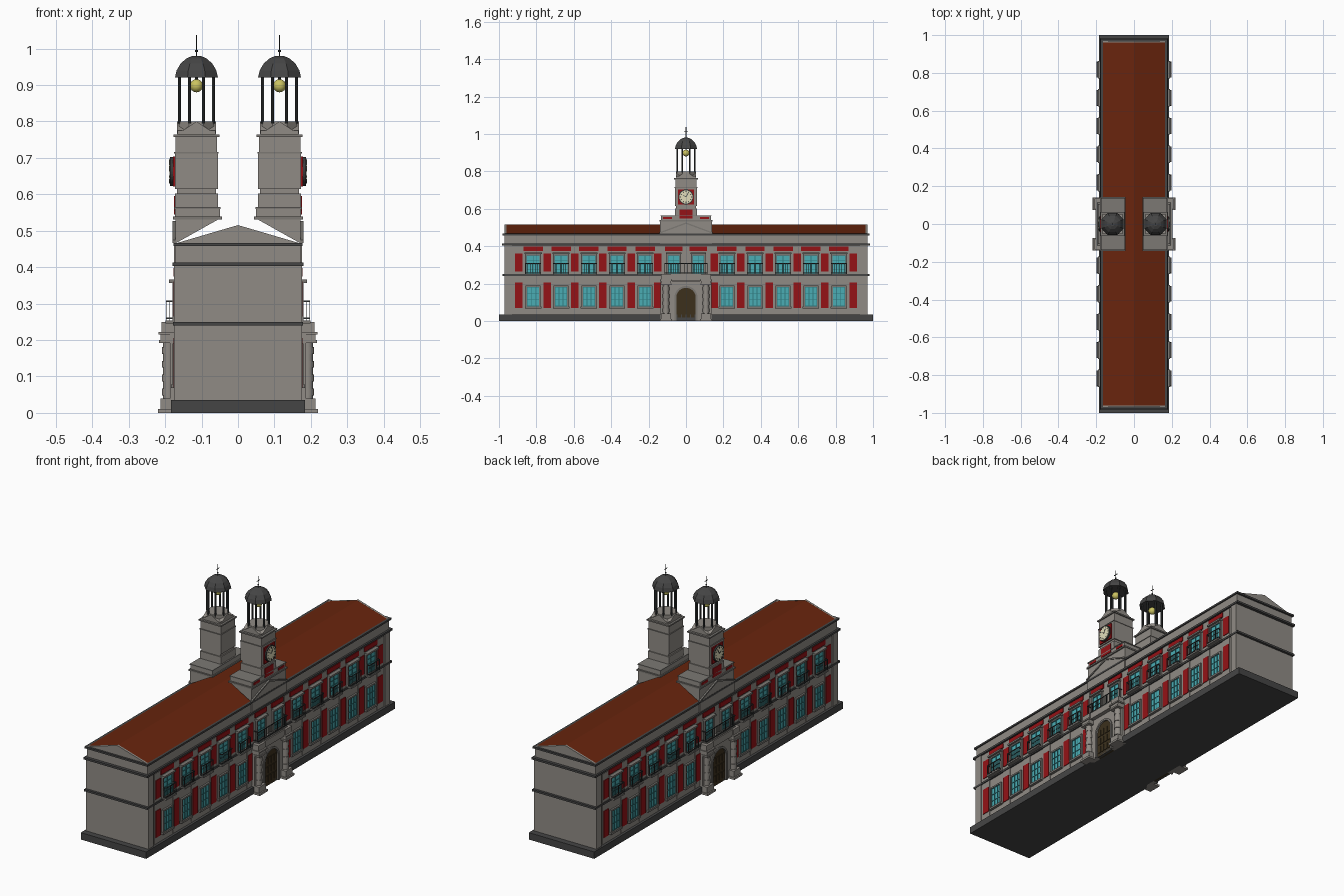
import bpy, bmesh
from math import pi, sin, cos
from mathutils import Matrix, Vector

if "Cube" in bpy.data.objects:
    bpy.data.objects.remove(bpy.data.objects["Cube"])


def mat(name, r, g, b):
    m = bpy.data.materials.new(name)
    m.diffuse_color = (r, g, b, 1)
    m.use_nodes = True
    m.node_tree.nodes["Principled BSDF"].inputs["Base Color"].default_value = m.diffuse_color
    return m


STONE = mat("stone", .28, .26, .235)
TRIM = mat("trim", .2, .19, .175)
DARK = mat("dark_grey", .06, .06, .06)
IRON = mat("iron", .04, .045, .045)
ROOF = mat("roof_tile", .14, .018, .004)
RED = mat("red_plaster", .3, .006, .008)
GLASS = mat("glass", .07, .42, .46)
FRAME = mat("window_frame", .03, .2, .22)
WOOD = mat("wood", .045, .03, .012)
CREAM = mat("clock_face", .75, .72, .5)
GOLD = mat("gold", .6, .55, .12)


def box(bm, x0, x1, y0, y1, z0, z1):
    m = Matrix.Translation(((x0 + x1) / 2, (y0 + y1) / 2, (z0 + z1) / 2)) @ \
        Matrix.Diagonal((abs(x1 - x0), abs(y1 - y0), z1 - z0, 1))
    bmesh.ops.create_cube(bm, size=1, matrix=m)


def prism(bm, pts, vec):
    """Extrude a closed 3D outline along vec."""
    f = bm.faces.new([bm.verts.new(p) for p in pts])
    r = bmesh.ops.extrude_face_region(bm, geom=[f], use_keep_orig=True)
    vs = [v for v in r["geom"] if isinstance(v, bmesh.types.BMVert)]
    bmesh.ops.translate(bm, verts=vs, vec=vec)


def cyl(bm, x, y, z0, z1, r, r2=None, n=16, rot=0):
    m = Matrix.Translation((x, y, (z0 + z1) / 2)) @ Matrix.Rotation(rot, 4, 'Z')
    bmesh.ops.create_cone(bm, cap_ends=True, segments=n, radius1=r,
                          radius2=r if r2 is None else r2, depth=z1 - z0, matrix=m)


def disc(bm, x0, x1, z, r, n=32):
    m = Matrix.Translation(((x0 + x1) / 2, 0, z)) @ Matrix.Rotation(pi / 2, 4, 'Y')
    bmesh.ops.create_cone(bm, cap_ends=True, segments=n, radius1=r, radius2=r,
                          depth=x1 - x0, matrix=m)


def done(name, bm, material, mirror=True, smooth=False):
    bmesh.ops.recalc_face_normals(bm, faces=bm.faces)
    me = bpy.data.meshes.new(name)
    bm.to_mesh(me)
    bm.free()
    ob = bpy.data.objects.new(name, me)
    bpy.context.collection.objects.link(ob)
    me.materials.append(material)
    if mirror:
        ob.modifiers.new("Mirror", 'MIRROR').use_mirror_merge = False
    if smooth:
        bpy.context.view_layer.objects.active = ob
        ob.select_set(True)
        bpy.ops.object.shade_smooth_by_angle(angle=.6)
        ob.select_set(False)


new = bmesh.new

# main block, plinth, cornices
b = new(); box(b, -.171, .171, -.97, .97, .03, .465); done("main_block", b, STONE, False)
b = new(); box(b, -.184, .184, -1, 1, 0, .035); done("plinth", b, DARK, False)
b = new()
box(b, -.178, .178, -.982, .982, .24, .25)
box(b, -.18, .18, -.985, .985, .403, .413)
box(b, -.177, .177, -.98, .98, .458, .467)
done("cornices", b, DARK, False)

# gabled roof with stone ends
tri = lambda y, w, t: [(-w, y, .465), (w, y, .465), (0, y, t)]
b = new(); prism(b, tri(-.965, .172, .515), (0, 1.93, 0)); done("roof", b, ROOF, False)
b = new()
for y in (-.97, .96):
    prism(b, tri(y, .172, .5155), (0, .01, 0))
done("gable_ends", b, STONE, False)

# facade bays
bays = [.219, .369, .519, .668, .817]
uppers = [s * y for s in (-1, 1) for y in [.066] + bays]
lowers = [s * y for s in (-1, 1) for y in bays]
piers = [s * y for s in (-1, 1) for y in (.15, .294, .444, .594, .743, .893)]
red, trim, pier = new(), new(), new()
for y in piers:
    for z0, z1 in ((.07, .205), (.265, .36)):
        box(pier, .17, .174, y - .026, y + .026, z0 - .03, z1 + .036)
        box(red, .17, .177, y - .02, y + .02, z0, z1)
for s in (-1, 1):
    for z0, z1 in ((.035, .24), (.25, .403)):
        box(pier, .17, .176, s * .93, s * .97, z0, z1)
glass, bars = new(), new()


def window(y, w, z0, z1, rows, cols):
    box(glass, .17, .175, y - w, y + w, z0, z1)
    for i in range(cols + 1):
        c = y - w + 2 * w * i / cols
        box(bars, .172, .178, c - .0018, c + .0018, z0, z1)
    for i in range(rows + 1):
        c = z0 + (z1 - z0) * i / rows
        box(bars, .172, .1775, y - w, y + w, c - .0018, c + .0018)
    for s in (-1, 1):
        box(trim, .17, .18, y + s * w, y + s * (w + .008), z0 - .005, z1 + .008)
    box(trim, .17, .18, y - w - .008, y + w + .008, z1, z1 + .008)


for y in lowers:
    window(y, .032, .08, .182, 3, 3)
    box(trim, .17, .184, y - .044, y + .044, .068, .078)
for y in uppers:
    w = .03 if abs(y) < .1 else .035
    window(y, w, .252, .35, 4, 2)
    box(trim, .17, .19, y - w - .011, y + w + .011, .357, .366)
    box(red, .17, .177, y - w - .017, y + w + .017, .374, .398)
done("pilasters", pier, STONE)
done("red_panels", red, RED)
done("window_surrounds", trim, TRIM)
done("window_panes", glass, GLASS)
done("window_bars", bars, FRAME)

# balconies: slab plus railing on three sides
slab, rail = new(), new()


def balcony(y, w, n):
    box(slab, .17, .199, y - w, y + w, .246, .254)
    for z in (.258, .305):
        box(rail, .194, .197, y - w, y + w, z, z + .004)
        for s in (-1, 1):
            box(rail, .17, .197, y + s * w, y + s * (w - .003), z, z + .004)
    for i in range(n + 1):
        c = y - w + .0015 + (2 * w - .003) * i / n
        box(rail, .1945, .1965, c - .001, c + .001, .25, .308)
    for s in (-1, 1):
        for x in (.178, .186):
            box(rail, x, x + .002, y + s * w, y + s * (w - .002), .25, .308)


for y in lowers:
    balcony(y, .042, 9)
balcony(0, .115, 24)
done("balcony_slabs", slab, TRIM)
done("balcony_railings", rail, IRON)

# entrance portal with arched opening
arch = lambda r: [(r * cos(pi * i / 16), .125 + r * sin(pi * i / 16)) for i in range(17)]
b = new()
prof = [(.135, 0), (.135, .215), (-.135, .215), (-.135, 0), (-.052, 0)] + arch(.052)[::-1] + [(.052, 0)]
prism(b, [(.165, y, z) for y, z in prof], (.022, 0, 0))
box(b, .165, .205, -.115, .115, .217, .25)
done("portal_wall", b, STONE)
b = new()
prof = [(.062, 0)] + arch(.062) + [(-.062, 0), (-.052, 0)] + arch(.052)[::-1] + [(.052, 0)]
prism(b, [(.18, y, z) for y, z in prof], (.012, 0, 0))
done("portal_arch", b, TRIM)
b = new()
prism(b, [(.165, y, z) for y, z in [(.052, 0)] + arch(.052) + [(-.052, 0)]], (.019, 0, 0))
done("entrance_door", b, WOOD)
b = new()
for z in (.035, .08, .125):
    for y in (-.036, -.012, .012, .036):
        box(b, .18, .187, y - .009, y + .009, z - .017, z + .017)
done("door_panels", b, WOOD)

# portal columns with banded shafts
b, p = new(), new()
for y in (-.107, .107):
    cyl(b, .191, y, .04, .192, .0155)
    for i in range(4):
        cyl(b, .191, y, .048 + i * .038, .067 + i * .038, .018)
    for x, w, z0, z1 in ((.22, .033, 0, .01), (.213, .027, .01, .04), (.217, .03, .192, .2),
                         (.213, .027, .2, .215), (.218, .032, .215, .222), (.21, .027, .222, .25)):
        box(p, .165, x, y - w, y + w, z0, z1)
done("portal_columns", b, STONE, smooth=True)
done("column_pedestals", p, STONE)

# wedge under each tower, with raised pediment on the facade
b = new()
prism(b, [(.172, -.139, .465), (.172, -.139, .535), (.047, -.139, .535)], (0, .278, 0))
box(b, .17, .175, -.139, .139, .413, .467)
prism(b, [(.17, -.139, .467), (.17, .139, .467), (.17, 0, .52)], (.006, 0, 0))
done("tower_wedge", b, STONE)
b = new()
for s in (-1, 1):
    prism(b, [(.17, s * .142, .467), (.17, s * .142, .474), (.17, 0, .527), (.17, 0, .519)], (.01, 0, 0))
box(b, .044, .179, -.142, .142, .531, .539)
done("pediment_mouldings", b, TRIM)

# square clock tower stages
T = .114
b, t = new(), new()


def stage(bm, h, z0, z1):
    box(bm, T - h, T + h, -h, h, z0, z1)


box(b, .05, .173, -.134, .134, .539, .56)
stage(b, .059, .539, .602)
stage(b, .054, .602, .615)
stage(b, .059, .615, .712)
stage(b, .057, .712, .76)
stage(b, .052, .764, .775)
stage(t, .061, .712, .716)
stage(t, .063, .757, .764)
box(t, .048, .176, -.137, .137, .56, .565)
# crossed gables under the belfry
for k in (0, 1):
    pts = [(-.052, .766), (.052, .766), (0, .80)]
    if k:
        prism(b, [(T + u, -.054, z) for u, z in pts], (0, .108, 0))
    else:
        prism(b, [(T - .054, u, z) for u, z in pts], (.108, 0, 0))
cyl(b, T, 0, .775, .80, .052, n=8, rot=pi / 8)
done("tower_stages", b, STONE)
done("tower_mouldings", t, TRIM)
b = new()
box(b, .17, .176, -.035, .035, .548, .595)
for s in (-1, 1):
    box(b, .17, .175, s * .075, s * .122, .544, .556)
box(b, .17, .179, -.042, .042, .622, .704)
done("tower_red_panels", b, RED)

# clock
b = new(); disc(b, .17, .186, .663, .04); done("clock_rim", b, IRON)
b = new(); disc(b, .17, .188, .663, .035); done("clock_dial", b, CREAM)
b = new()
for i in range(12):
    a = i * pi / 6
    m = Matrix.Translation((.188, .029 * sin(a), .663 + .029 * cos(a))) @ Matrix.Rotation(-a, 4, 'X')
    bmesh.ops.create_cube(b, size=1, matrix=m @ Matrix.Diagonal((.002, .003, .007, 1)))
for a, l in ((.5, .024), (-1, .017)):
    m = Matrix.Translation((.1885, l / 2 * sin(a), .663 + l / 2 * cos(a))) @ Matrix.Rotation(-a, 4, 'X')
    bmesh.ops.create_cube(b, size=1, matrix=m @ Matrix.Diagonal((.002, .003, l, 1)))
done("clock_hands_and_marks", b, IRON)

# belfry: eight posts, faceted dome, bell ball, finial
b = new()
for i in range(8):
    a = pi / 8 + i * pi / 4
    cyl(b, T + .05 * cos(a), .05 * sin(a), .795, .925, .0042, n=8)
done("belfry_posts", b, IRON)
b = new()
prof = [(.064, .92), (.059, .94), (.047, .959), (.03, .973), (.012, .98)]
for (r, z), (r2, z2) in zip(prof, prof[1:]):
    cyl(b, T, 0, z, z2, r, r2, 8, pi / 8)
done("dome", b, DARK)
b = new()
bmesh.ops.create_uvsphere(b, u_segments=20, v_segments=12, radius=.018,
                          matrix=Matrix.Translation((T, 0, .898)))
done("bell_ball", b, GOLD, smooth=True)
b = new()
cyl(b, T, 0, .915, .922, .004, n=8)
cyl(b, T, 0, .978, 1.037, .0014, n=6)
cyl(b, T, 0, .99, .996, .004, n=8)
box(b, T - .001, T + .001, -.011, .011, 1.012, 1.015)
done("finial", b, IRON)
